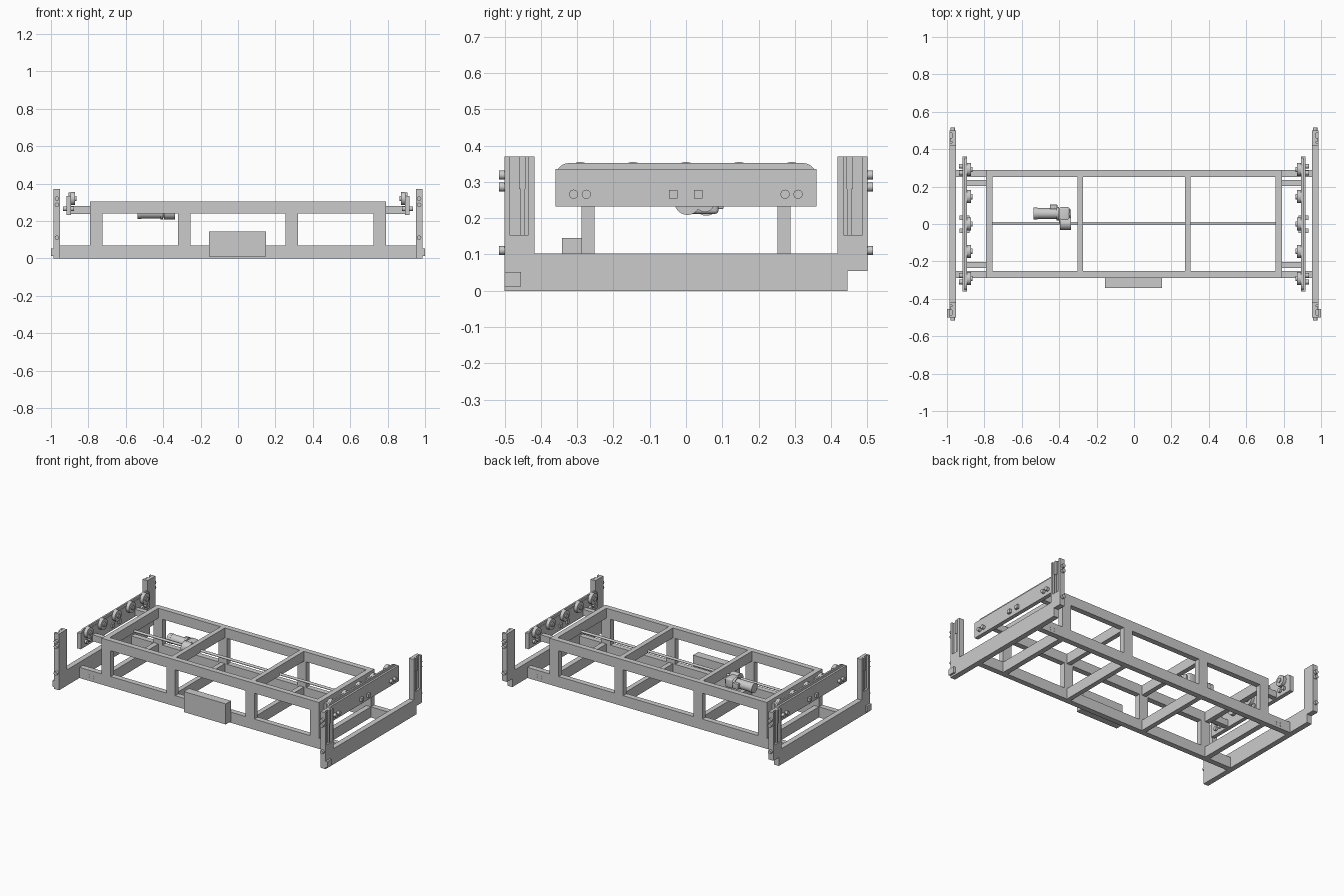
import bpy, bmesh, math
from mathutils import Matrix

if "Cube" in bpy.data.objects:
    bpy.data.objects.remove(bpy.data.objects["Cube"])


def finish(name, bm, smooth=False):
    bmesh.ops.recalc_face_normals(bm, faces=bm.faces)
    me = bpy.data.meshes.new(name)
    bm.to_mesh(me)
    bm.free()
    ob = bpy.data.objects.new(name, me)
    bpy.context.collection.objects.link(ob)
    if smooth:
        bpy.ops.object.select_all(action='DESELECT')
        ob.select_set(True)
        bpy.context.view_layer.objects.active = ob
        bpy.ops.object.shade_smooth_by_angle(angle=math.radians(35))
    return ob


def box(name, x, y, z, bevel=0):
    """Box from (low, high) pairs on every axis."""
    bm = bmesh.new()
    bmesh.ops.create_cube(bm, size=1)
    for v in bm.verts:
        for i, (a, b) in enumerate((x, y, z)):
            v.co[i] = (a + b) / 2 + v.co[i] * (b - a)
    if bevel:
        bmesh.ops.bevel(bm, geom=bm.edges[:], offset=bevel, segments=3,
                        affect='EDGES', profile=0.5)
    return finish(name, bm, bool(bevel))


def cyl(name, axis, centre, lo, hi, r, seg=24, r2=None):
    """Cylinder along x, y or z; centre gives the other two coordinates in order."""
    bm = bmesh.new()
    bmesh.ops.create_cone(bm, cap_ends=True, segments=seg, radius1=r,
                          radius2=r if r2 is None else r2, depth=hi - lo)
    mid = (lo + hi) / 2
    a, b = centre
    rot, loc = {'x': (Matrix.Rotation(math.pi / 2, 4, 'Y'), (mid, a, b)),
                'y': (Matrix.Rotation(-math.pi / 2, 4, 'X'), (a, mid, b)),
                'z': (Matrix(), (a, b, mid))}[axis]
    bm.transform(Matrix.Translation(loc) @ rot)
    return finish(name, bm, True)


def profile_x(name, pts, x0, x1):
    """Extrude a y-z outline along x."""
    bm = bmesh.new()
    f = bm.faces.new([bm.verts.new((x0, y, z)) for y, z in pts])
    r = bmesh.ops.extrude_face_region(bm, geom=[f])
    bmesh.ops.translate(bm, verts=[v for v in r['geom'] if isinstance(v, bmesh.types.BMVert)],
                        vec=(x1 - x0, 0, 0))
    return finish(name, bm)


def span(s, a, b):
    """Range mirrored by the sign s."""
    return tuple(sorted((s * a, s * b)))


# Long side frames: rails, posts and rail bolts
for sy, side in ((-1, 'front'), (1, 'back')):
    ys = span(sy, 0.252, 0.288)
    box(side + '_bottom_rail', (-0.953, 0.953), ys, (0, 0.07))
    box(side + '_top_rail', (-0.79, 0.79), ys, (0.24, 0.305))
    for x0, x1 in ((-0.79, -0.725), (-0.32, -0.255), (0.255, 0.32), (0.725, 0.79)):
        box(side + '_post', (x0, x1), ys, (0.07, 0.24))
    for sx in (-1, 1):
        for x in (0.85, 0.882):
            for z in (0.02, 0.036):
                cyl('rail_bolt', 'y', (sx * x, z), *span(sy, 0.28, 0.29), 0.005, 12)

# Cross members, upper and lower
for x0, x1 in ((-0.79, -0.756), (-0.303, -0.272), (0.272, 0.303), (0.756, 0.79)):
    box('upper_cross_member', (x0, x1), (-0.252, 0.252), (0.24, 0.305))
    box('lower_cross_member', (x0, x1), (-0.252, 0.252), (0, 0.07))

# Control box on the front
box('control_box', (-0.155, 0.15), (-0.342, -0.288), (0.01, 0.145))

# Drive shaft and gear motor
cyl('drive_shaft', 'x', (0.004, 0.25), -0.757, 0.757, 0.008)
cyl('motor_body', 'x', (0.056, 0.243), -0.515, -0.415, 0.029)
cyl('motor_fan_cover', 'x', (0.056, 0.243), -0.538, -0.515, 0.031)
cyl('motor_flange', 'x', (0.056, 0.243), -0.415, -0.40, 0.036)
box('motor_terminal_box', (-0.45, -0.41), (0.08, 0.104), (0.225, 0.262), 0.004)
box('gearbox', (-0.40, -0.345), (0.0, 0.09), (0.212, 0.274), 0.01)
cyl('gearbox_hub', 'x', (0.004, 0.245), -0.395, -0.337, 0.036)
cyl('gearbox_cover', 'x', (0.052, 0.243), -0.36, -0.337, 0.026)

for sx, end in ((-1, 'left'), (1, 'right')):
    # Ground beam with a notched rear end and a front pad
    profile_x(end + '_ground_beam',
              [(-0.5, 0), (0.445, 0), (0.445, 0.055), (0.5, 0.055), (0.5, 0.103), (-0.5, 0.103)],
              sx * 0.952, sx * 0.987)
    box(end + '_beam_pad', span(sx, 0.985, 1.0), (-0.5, -0.455), (0.012, 0.052))

    # Corner uprights: channel open outward, with guide strips and end bolts
    for sy in (-1, 1):
        box('upright_back', span(sx, 0.952, 0.972), span(sy, 0.418, 0.5), (0.103, 0.37))
        box('upright_foot', span(sx, 0.972, 0.987), span(sy, 0.418, 0.5), (0.103, 0.153))
        for y0, y1 in ((0.418, 0.434), (0.486, 0.5)):
            box('upright_lip', span(sx, 0.972, 0.987), span(sy, y0, y1), (0.153, 0.37))
        box('guide_bar', span(sx, 0.972, 0.98), span(sy, 0.444, 0.456), (0.153, 0.355))
        box('guide_bar_head', span(sx, 0.972, 0.984), span(sy, 0.442, 0.46), (0.28, 0.37))
        for z in (0.319, 0.286, 0.111):
            cyl('upright_bolt', 'y', (sx * 0.968, z), *span(sy, 0.498, 0.516), 0.012)

    # Support arms for the roller plate
    for sy in (-1, 1):
        box('support_arm', span(sx, 0.788, 0.892), span(sy, 0.204, 0.236), (0.238, 0.28))

    # Roller plate and its round-cornered guard
    box(end + '_roller_plate', span(sx, 0.892, 0.918), (-0.36, 0.36), (0.232, 0.335))
    r = 0.038
    arc = [(0.36 - r + r * math.cos(i * math.pi / 12), 0.352 - r + r * math.sin(i * math.pi / 12))
           for i in range(7)]
    pts = [(0.36, 0.28)] + arc + [(-y, z) for y, z in reversed(arc)] + [(-0.36, 0.28)]
    profile_x(end + '_roller_guard', pts, sx * 0.894, sx * 0.905)

    # Rollers, each a wheel with flange and hub
    for y in (-0.292, -0.146, 0, 0.146, 0.292):
        cyl('roller', 'x', (y, 0.32), *span(sx, 0.871, 0.893), 0.035, 32)
        cyl('roller_hub', 'x', (y, 0.32), *span(sx, 0.864, 0.873), 0.014)

    # Outer and inner fixings on the plate
    for y in (-0.31, -0.275, 0.273, 0.309):
        cyl('plate_bolt', 'x', (y, 0.266), *span(sx, 0.878, 0.936), 0.0125)
    for y in (-0.035, 0.034):
        box('plate_block', span(sx, 0.88, 0.934), (y - 0.012, y + 0.012), (0.254, 0.278))
